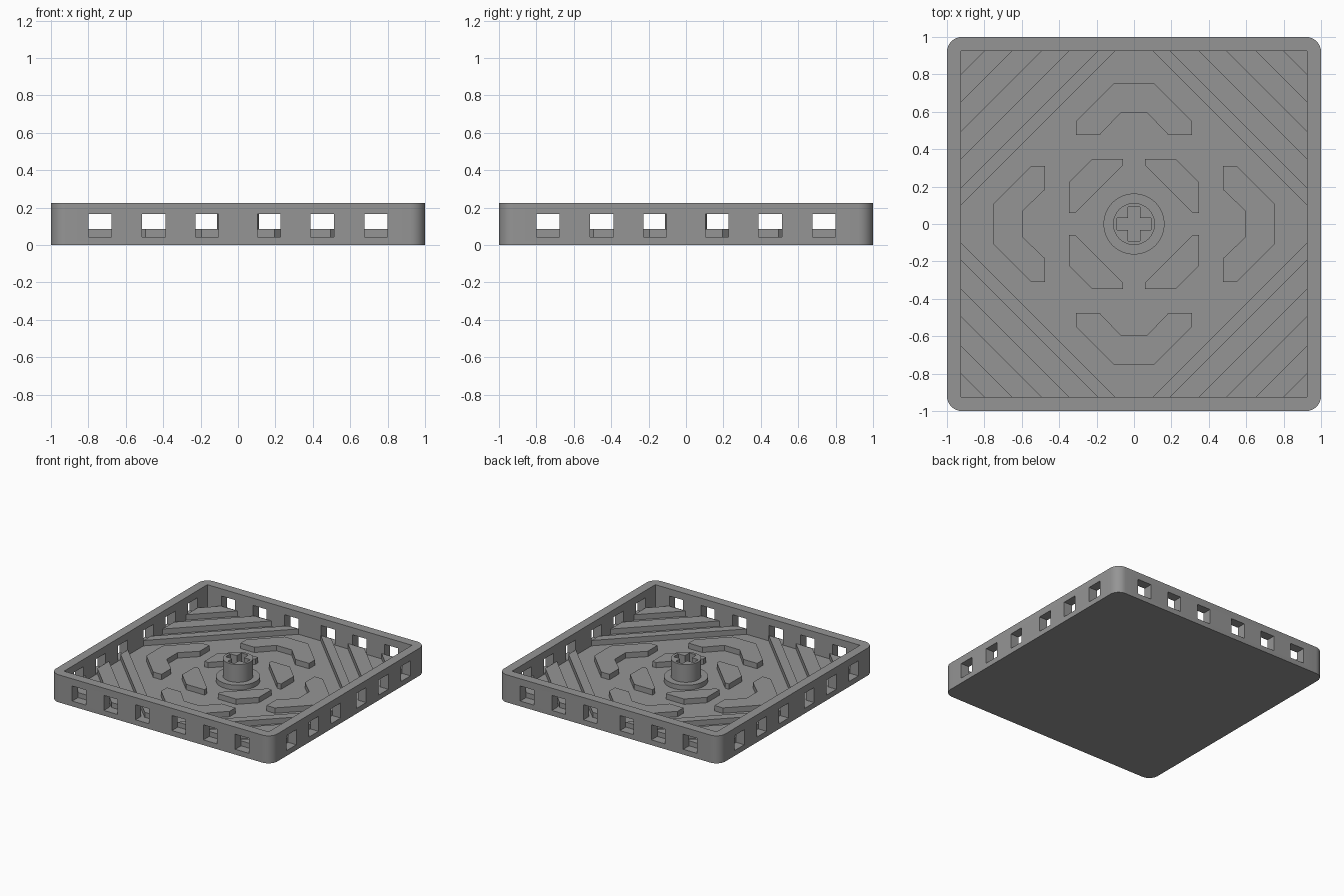
import bpy, bmesh, math

if "Cube" in bpy.data.objects:
    bpy.data.objects.remove(bpy.data.objects["Cube"])

FLOOR, RELIEF, TOP = 0.04, 0.084, 0.225   # heights of floor, raised pattern, rim
INNER = 0.925                             # half width inside the walls

grey = bpy.data.materials.new("grey plastic")
grey.diffuse_color = (0.3, 0.3, 0.3, 1)
grey.use_nodes = True
grey.node_tree.nodes["Principled BSDF"].inputs["Base Color"].default_value = grey.diffuse_color


def prisms(name, outlines, z0, z1):
    """One object made of upright prisms, one for each outline."""
    bm = bmesh.new()
    for pts in outlines:
        face = bm.faces.new([bm.verts.new((x, y, z0)) for x, y in pts])
        moved = bmesh.ops.extrude_face_region(bm, geom=[face])["geom"]
        bmesh.ops.translate(bm, vec=(0, 0, z1 - z0),
                            verts=[v for v in moved if isinstance(v, bmesh.types.BMVert)])
    bmesh.ops.recalc_face_normals(bm, faces=bm.faces)
    mesh = bpy.data.meshes.new(name)
    bm.to_mesh(mesh)
    bm.free()
    mesh.materials.append(grey)
    ob = bpy.data.objects.new(name, mesh)
    bpy.context.collection.objects.link(ob)
    return ob


def rect(x0, x1, y0, y1):
    return [(x0, y0), (x1, y0), (x1, y1), (x0, y1)]


def circle(r, n=64):
    return [(r * math.cos(2 * math.pi * i / n), r * math.sin(2 * math.pi * i / n)) for i in range(n)]


def four_turns(pts):
    """The outline and its three quarter-turn copies."""
    out = [pts]
    for _ in range(3):
        out.append([(-y, x) for x, y in out[-1]])
    return out


def cut(ob, cutter):
    mod = ob.modifiers.new("cut", "BOOLEAN")
    mod.operation, mod.solver, mod.object = "DIFFERENCE", "EXACT", cutter
    bpy.context.view_layer.objects.active = ob
    bpy.ops.object.modifier_apply(modifier=mod.name)
    bpy.data.objects.remove(cutter)


def smooth(ob):
    bpy.ops.object.select_all(action="DESELECT")
    ob.select_set(True)
    bpy.context.view_layer.objects.active = ob
    bpy.ops.object.shade_smooth_by_angle(angle=math.radians(30))


# Tray: rounded square block, hollowed, with windows through all walls
R = 0.08
corners = []
for q, (sx, sy) in enumerate([(1, 1), (-1, 1), (-1, -1), (1, -1)]):
    for i in range(9):
        a = math.pi / 2 * (q + i / 8)
        corners.append((sx * (1 - R) + R * math.cos(a), sy * (1 - R) + R * math.sin(a)))
tray = prisms("tray", [corners], 0, TOP)
cut(tray, prisms("hollow", [rect(-INNER, INNER, -INNER, INNER)], FLOOR, TOP + 0.1))
windows = []
for x in (-0.737, -0.45, -0.165, 0.165, 0.45, 0.737):
    windows += four_turns(rect(x - 0.062, x + 0.062, 0.9, 1.1))
cut(tray, prisms("window_cutter", windows, 0.043, 0.166))
smooth(tray)

# Diagonal ribs across the four corners
ribs = []
for c0, c1 in ((1.025, 1.12), (1.27, 1.42), (1.575, 1.725)):
    ribs += four_turns([(INNER, c0 - INNER), (INNER, c1 - INNER),
                        (c1 - INNER, INNER), (c0 - INNER, INNER)])
prisms("corner_ribs", ribs, FLOOR, RELIEF)

# Raised arches around the middle
half = [(0.07, 0.595), (0.185, 0.475), (0.31, 0.475), (0.31, 0.55), (0.105, 0.755)]
arch = half + [(-x, y) for x, y in reversed(half)]
prisms("outer_arches", four_turns(arch), FLOOR, RELIEF)

# Raised wedges inside the arches
wedge = [(0.06, 0.312), (0.312, 0.06), (0.347, 0.06), (0.347, 0.225), (0.225, 0.347), (0.06, 0.347)]
prisms("inner_wedges", four_turns(wedge), FLOOR, RELIEF)

# Centre post with a cross-shaped socket, standing on a round collar
smooth(prisms("post_collar", [circle(0.163)], FLOOR, 0.08))
post = prisms("post", [circle(0.112)], FLOOR, TOP)
w, l = 0.031, 0.09
cross = [p for turn in four_turns([(l, -w), (l, w), (w, w)]) for p in turn]
cut(post, prisms("socket_cutter", [cross], 0.085, TOP + 0.1))
smooth(post)
